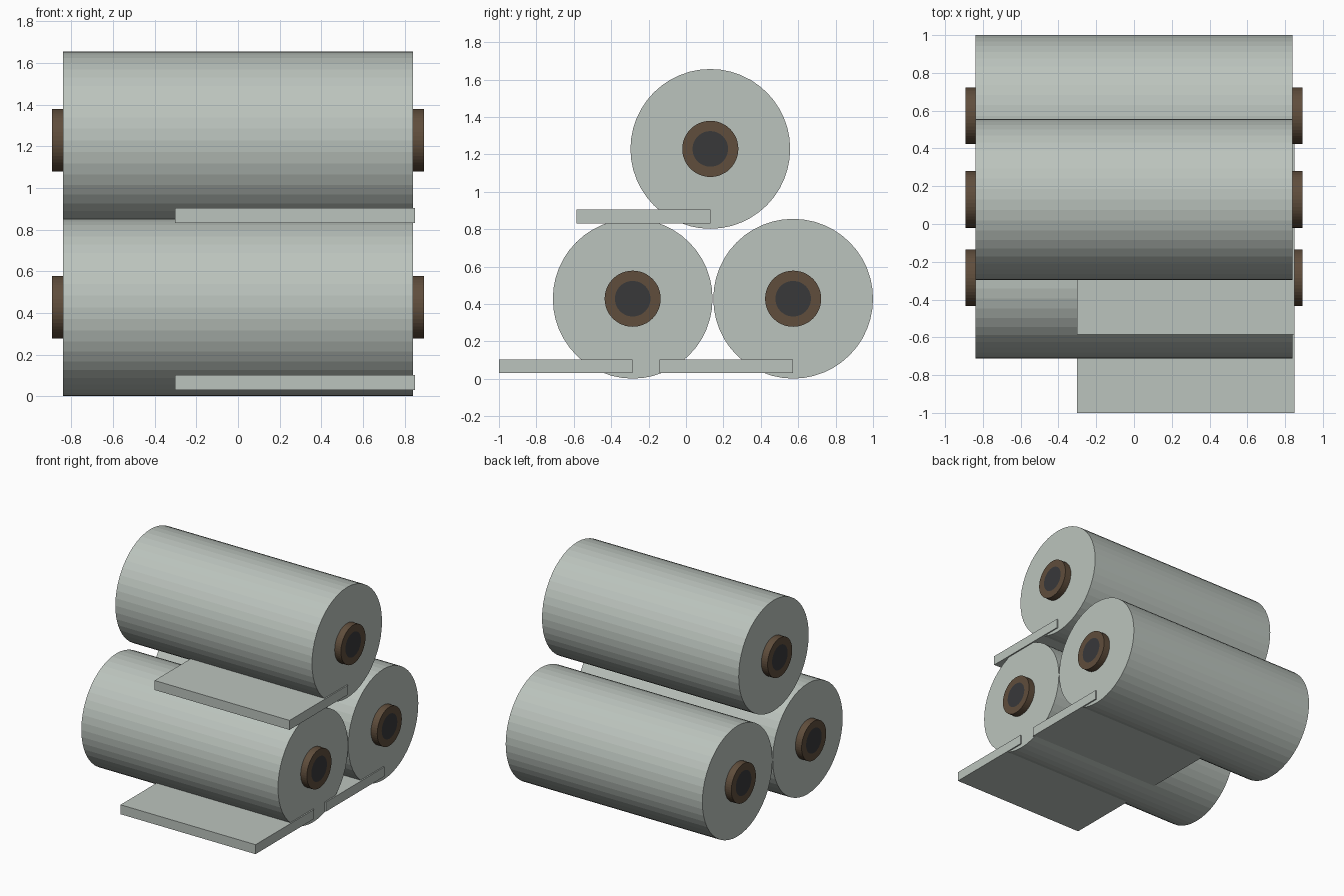
import bpy, bmesh
from mathutils import Matrix, Vector

if "Cube" in bpy.data.objects:
    bpy.data.objects.remove(bpy.data.objects["Cube"])


def material(name, color):
    m = bpy.data.materials.new(name)
    m.diffuse_color = (*color, 1)
    m.use_nodes = True
    m.node_tree.nodes["Principled BSDF"].inputs["Base Color"].default_value = m.diffuse_color
    return m


WRAP = material("pale grey wrap", (0.50, 0.55, 0.51))
CARD = material("brown cardboard", (0.115, 0.075, 0.045))
DARK = material("dark hollow", (0.040, 0.040, 0.042))

SIDES = 48
ROLL_R, ROLL_HALF = 0.427, 0.84
CORE_R, HOLE_R, CORE_HALF = 0.15, 0.095, 0.893


def finish(bm, name, location, mats):
    mesh = bpy.data.meshes.new(name)
    bm.to_mesh(mesh)
    bm.free()
    for m in mats:
        mesh.materials.append(m)
    ob = bpy.data.objects.new(name, mesh)
    ob.location = location
    bpy.context.collection.objects.link(ob)
    return ob


def x_cylinder(radius, half):
    bm = bmesh.new()
    bmesh.ops.create_cone(bm, cap_ends=True, segments=SIDES, radius1=radius,
                          radius2=radius, depth=2 * half,
                          matrix=Matrix.Rotation(1.5707963, 4, 'Y'))
    return bm


def add_roll(name, y, z):
    # Wound sheet
    finish(x_cylinder(ROLL_R, ROLL_HALF), name + "_roll", (0, y, z), [WRAP])
    # Core tube with a dark disc inset in each end
    bm = x_cylinder(CORE_R, CORE_HALF)
    bm.normal_update()
    caps = [f for f in bm.faces if abs(f.normal.x) > 0.9]
    bmesh.ops.inset_individual(bm, faces=caps, thickness=CORE_R - HOLE_R)
    for f in caps:
        f.material_index = 1
    finish(bm, name + "_core", (0, y, z), [CARD, DARK])
    # Loose sheet end leaving the underside toward the front
    bm = bmesh.new()
    bmesh.ops.create_cube(bm, size=1)
    bmesh.ops.scale(bm, vec=Vector((1.153, 0.715, 0.073)), verts=bm.verts)
    finish(bm, name + "_loose_sheet", (0.2735, y - 0.3575, z - 0.361), [WRAP])


add_roll("front", -0.285, 0.428)
add_roll("back", 0.573, 0.428)
add_roll("top", 0.13, 1.229)
